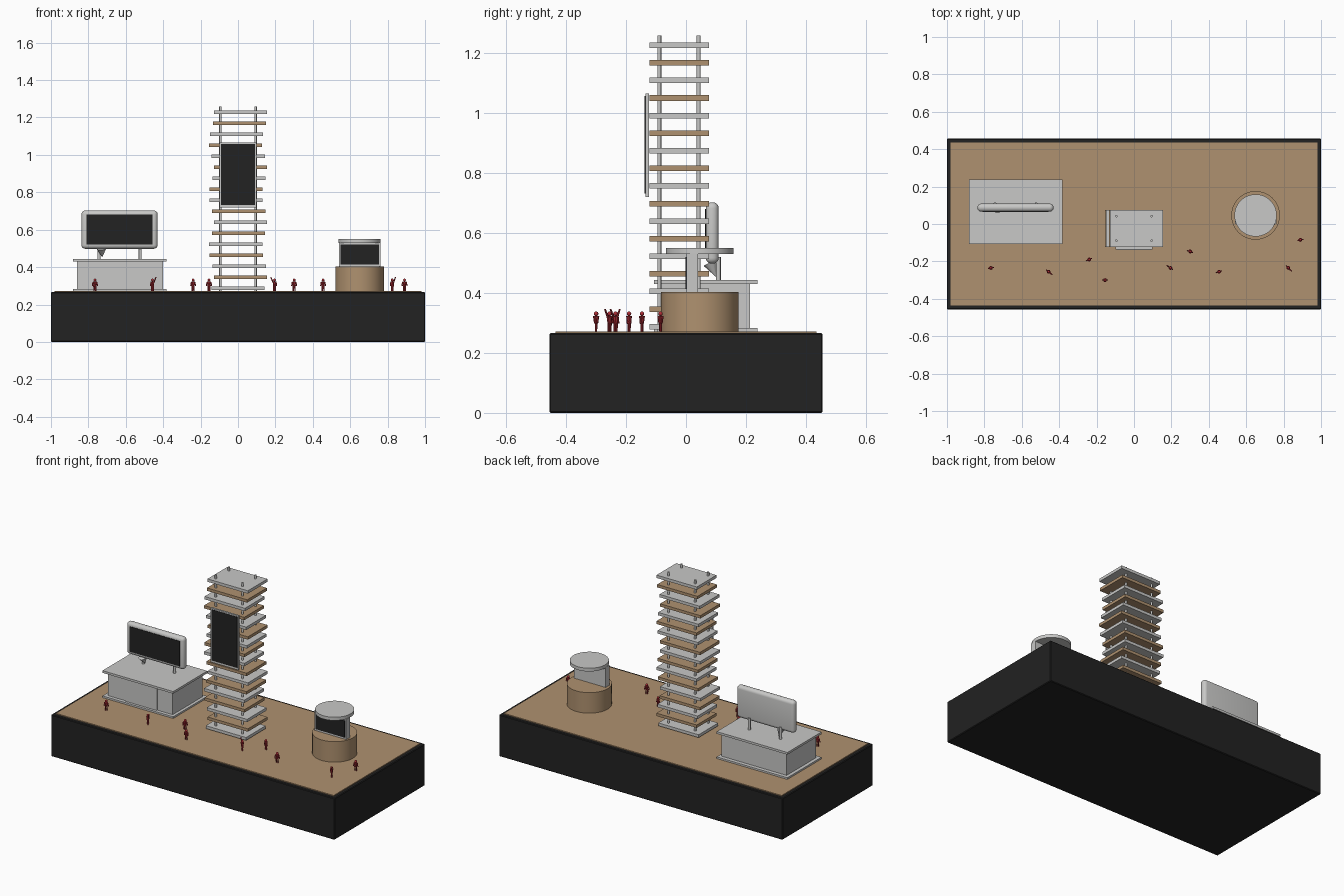
import bpy, bmesh, math
from mathutils import Matrix, Vector

if "Cube" in bpy.data.objects:
    bpy.data.objects.remove(bpy.data.objects["Cube"])


def material(name, rgb):
    m = bpy.data.materials.new(name)
    m.diffuse_color = (*rgb, 1)
    m.use_nodes = True
    m.node_tree.nodes["Principled BSDF"].inputs["Base Color"].default_value = m.diffuse_color
    return m


BLACK = material("black", (0.016, 0.016, 0.016))
TAN = material("tan wood", (0.43, 0.285, 0.16))
GREY = material("light grey", (0.58, 0.58, 0.57))
RED = material("red", (0.42, 0.025, 0.035))


def finish(bm, name, mat, smooth=False):
    me = bpy.data.meshes.new(name)
    bm.to_mesh(me)
    bm.free()
    me.materials.append(mat)
    ob = bpy.data.objects.new(name, me)
    bpy.context.collection.objects.link(ob)
    if smooth:
        bpy.ops.object.select_all(action='DESELECT')
        ob.select_set(True)
        bpy.context.view_layer.objects.active = ob
        bpy.ops.object.shade_smooth_by_angle(angle=math.radians(40))
    return ob


def box(name, x0, x1, y0, y1, z0, z1, mat, bevel=0, segments=1, smooth=False):
    bm = bmesh.new()
    mid = Vector((x0 + x1, y0 + y1, z0 + z1)) / 2
    bmesh.ops.create_cube(bm, size=1, matrix=Matrix.Translation(mid)
                          @ Matrix.Diagonal((x1 - x0, y1 - y0, z1 - z0, 1)))
    if bevel:
        bmesh.ops.bevel(bm, geom=bm.edges[:], offset=bevel, segments=segments,
                        profile=0.5, affect='EDGES')
    return finish(bm, name, mat, smooth)


def add_rod(bm, a, b, r1, r2, sides=8):
    a, b = Vector(a), Vector(b)
    d = b - a
    rot = d.to_track_quat('Z', 'Y').to_matrix().to_4x4()
    bmesh.ops.create_cone(bm, cap_ends=True, segments=sides, radius1=r1, radius2=r2,
                          depth=d.length, matrix=Matrix.Translation((a + b) / 2) @ rot)


def rod(name, a, b, r1, mat, r2=None, sides=12):
    bm = bmesh.new()
    add_rod(bm, a, b, r1, r1 if r2 is None else r2, sides)
    return finish(bm, name, mat, True)


# Plinth with a thin wooden floor
FLOOR = 0.272
box("plinth", -1, 1, -0.456, 0.456, 0, 0.266, BLACK, 0.004)
box("floor", -0.98, 0.98, -0.436, 0.436, 0.262, FLOOR, TAN)

# Tower: alternating slabs that sway sideways, threaded on four rods
for i in range(17):
    dx = 0.0135 * math.sin(1.3 * i)
    z = 0.288 + i * 0.0587
    box("tower_slab", dx - 0.142, dx + 0.142, -0.122, 0.076, z - 0.0092, z + 0.0092,
        TAN if i % 2 else GREY)
for x in (-0.094, 0.094):
    for y in (-0.089, 0.042):
        rod("tower_rod", (x, y, FLOOR), (x, y, 1.26), 0.0065, GREY)
box("tower_screen_frame", -0.098, 0.098, -0.136, -0.124, 0.72, 1.066, GREY)
box("tower_screen", -0.091, 0.091, -0.138, -0.135, 0.733, 1.058, BLACK)

# Pavilion: base slab, body, front panel and roof slab
box("pavilion_base", -0.882, -0.383, -0.106, 0.238, FLOOR, 0.283, GREY)
box("pavilion_body", -0.86, -0.402, -0.084, 0.214, 0.28, 0.432, GREY)
box("pavilion_front_panel", -0.73, -0.51, -0.09, -0.083, 0.283, 0.43, GREY)
box("pavilion_roof", -0.882, -0.383, -0.106, 0.238, 0.43, 0.444, GREY)

# Billboard on the pavilion roof
box("billboard", -0.837, -0.43, 0.066, 0.109, 0.498, 0.703, GREY, 0.02, 5, True)
box("billboard_screen", -0.81, -0.456, 0.063, 0.068, 0.52, 0.68, BLACK)
for x in (-0.743, -0.523):
    rod("billboard_leg", (x, 0.108, 0.44), (x, 0.108, 0.52), 0.008, GREY)
rod("billboard_spotlight", (-0.73, 0.083, 0.5), (-0.726, 0.1, 0.456), 0.026, GREY, 0.002)

# Round booth with a screen box and a disc roof
BX, BY = 0.65, 0.046
rod("booth_drum", (BX, BY, FLOOR), (BX, BY, 0.403), 0.13, TAN, sides=48)
box("booth_screen_box", 0.539, 0.763, 0.001, 0.04, 0.403, 0.532, GREY)
box("booth_screen", 0.548, 0.754, -0.002, 0.002, 0.414, 0.521, BLACK)
rod("booth_roof", (BX, BY, 0.53), (BX, BY, 0.551), 0.113, GREY, sides=48)


# Visitors: legs, tapered torso, arms and head in one mesh
def visitor(x, y, angle, waving):
    bm = bmesh.new()
    for s in (-1, 1):
        add_rod(bm, (s * 0.0045, 0, 0), (s * 0.005, 0, 0.032), 0.0035, 0.0045)
        hand = (0.024, 0, 0.074) if waving and s > 0 else (s * 0.014, 0, 0.027)
        add_rod(bm, (s * 0.01, 0, 0.048), hand, 0.0035, 0.003)
    add_rod(bm, (0, 0, 0.027), (0, 0, 0.051), 0.007, 0.0105)
    bmesh.ops.create_uvsphere(bm, u_segments=10, v_segments=8, radius=0.0075,
                              matrix=Matrix.Translation((0, 0, 0.059)))
    ob = finish(bm, "visitor", RED, True)
    ob.location = (x, y, FLOOR)
    ob.rotation_euler.z = math.radians(angle)


for x, y, angle, waving in (
        (-0.765, -0.235, 10, False), (-0.457, -0.255, -40, True),
        (-0.24, -0.19, 25, False), (-0.155, -0.30, 0, False),
        (0.195, -0.235, 145, True), (0.30, -0.147, -20, False),
        (0.455, -0.255, 20, False), (0.825, -0.235, -45, True),
        (0.89, -0.085, 10, False)):
    visitor(x, y, angle, waving)
